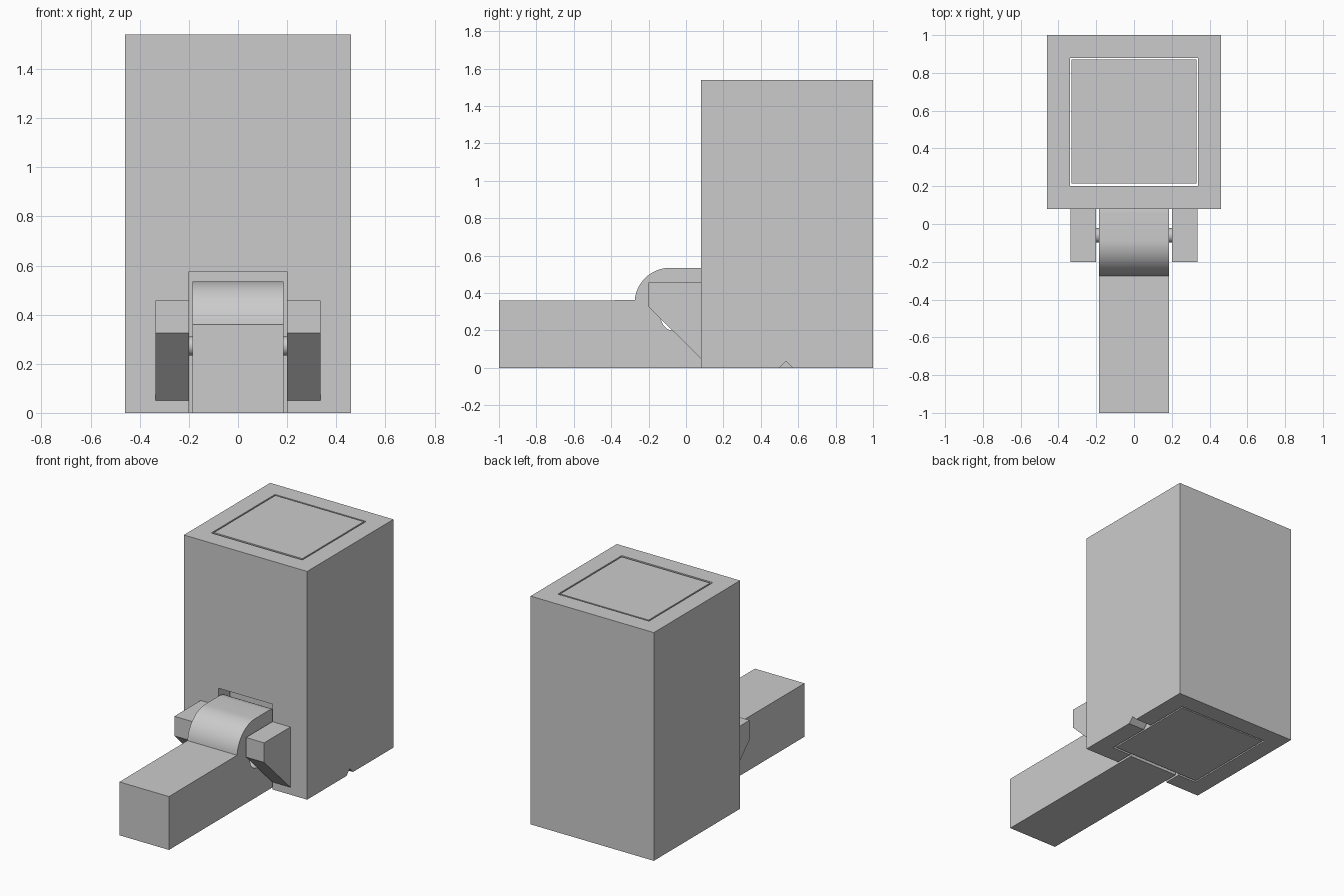
import bpy, bmesh, math

if "Cube" in bpy.data.objects:
    bpy.data.objects.remove(bpy.data.objects["Cube"])

grey = bpy.data.materials.new("light grey")
grey.diffuse_color = (0.6, 0.6, 0.6, 1)
grey.use_nodes = True
grey.node_tree.nodes["Principled BSDF"].inputs["Base Color"].default_value = grey.diffuse_color


def prism(name, profile, x0, x1):
    """Extrude a (y, z) profile along x."""
    bm = bmesh.new()
    face = bm.faces.new([bm.verts.new((x0, y, z)) for y, z in profile])
    new = bmesh.ops.extrude_face_region(bm, geom=[face])["geom"]
    bmesh.ops.translate(bm, vec=(x1 - x0, 0, 0),
                        verts=[v for v in new if isinstance(v, bmesh.types.BMVert)])
    bmesh.ops.recalc_face_normals(bm, faces=bm.faces)
    mesh = bpy.data.meshes.new(name)
    bm.to_mesh(mesh)
    bm.free()
    mesh.materials.append(grey)
    obj = bpy.data.objects.new(name, mesh)
    bpy.context.collection.objects.link(obj)
    return obj


def box(name, x, y, z):
    return prism(name, [(y[0], z[0]), (y[1], z[0]), (y[1], z[1]), (y[0], z[1])], *x)


def arc(cy, cz, r, start, end, n):
    angles = [math.radians(start + (end - start) * i / n) for i in range(n + 1)]
    return [(cy + r * math.cos(a), cz + r * math.sin(a)) for a in angles]


def cut(obj, cutter):
    mod = obj.modifiers.new("cut", 'BOOLEAN')
    mod.operation = 'DIFFERENCE'
    mod.solver = 'EXACT'
    mod.object = cutter
    bpy.context.view_layer.objects.active = obj
    bpy.ops.object.modifier_apply(modifier=mod.name)
    bpy.data.objects.remove(cutter)


def smooth(obj):
    bpy.ops.object.select_all(action='DESELECT')
    obj.select_set(True)
    bpy.context.view_layer.objects.active = obj
    bpy.ops.object.shade_smooth_by_angle(angle=math.radians(30))


# Hollow housing with a lever slot in front and a small vent notch
housing = box("housing", (-0.46, 0.46), (0.08, 1.0), (0, 1.54))
cut(housing, box("shaft_cutter", (-0.34, 0.34), (0.20, 0.88), (-0.1, 1.64)))
cut(housing, box("slot_cutter", (-0.20, 0.20), (0.0, 0.25), (-0.1, 0.575)))
cut(housing, prism("notch_cutter", [(0.465, -0.035), (0.605, -0.035), (0.535, 0.035)], 0.30, 0.5))

# Sliding block inside the housing
box("inner_block", (-0.33, 0.33), (0.215, 0.87), (0, 1.54))

# Lever with a rounded cam and a pivot hole
profile = [(-1, 0), (0.19, 0), (0.19, 0.405)]
profile += arc(0.06, 0.405, 0.13, 0, 90, 12)[1:]
profile += arc(-0.085, 0.345, 0.19, 90, 175, 20)
profile += [(-1, 0.36)]
lever = prism("lever", profile, -0.185, 0.185)
cut(lever, prism("hole_cutter", arc(-0.06, 0.272, 0.075, 0, 348.75, 31), -0.3, 0.3))
smooth(lever)

# Pivot pin held between two brackets
smooth(prism("pivot_pin", arc(-0.06, 0.272, 0.038, 0, 348.75, 31), -0.21, 0.21))
for side, label in ((-1, "left"), (1, "right")):
    prism(label + "_bracket", [(0.08, 0.05), (0.08, 0.457), (-0.2, 0.457), (-0.2, 0.325)],
          0.2 * side, 0.335 * side)
